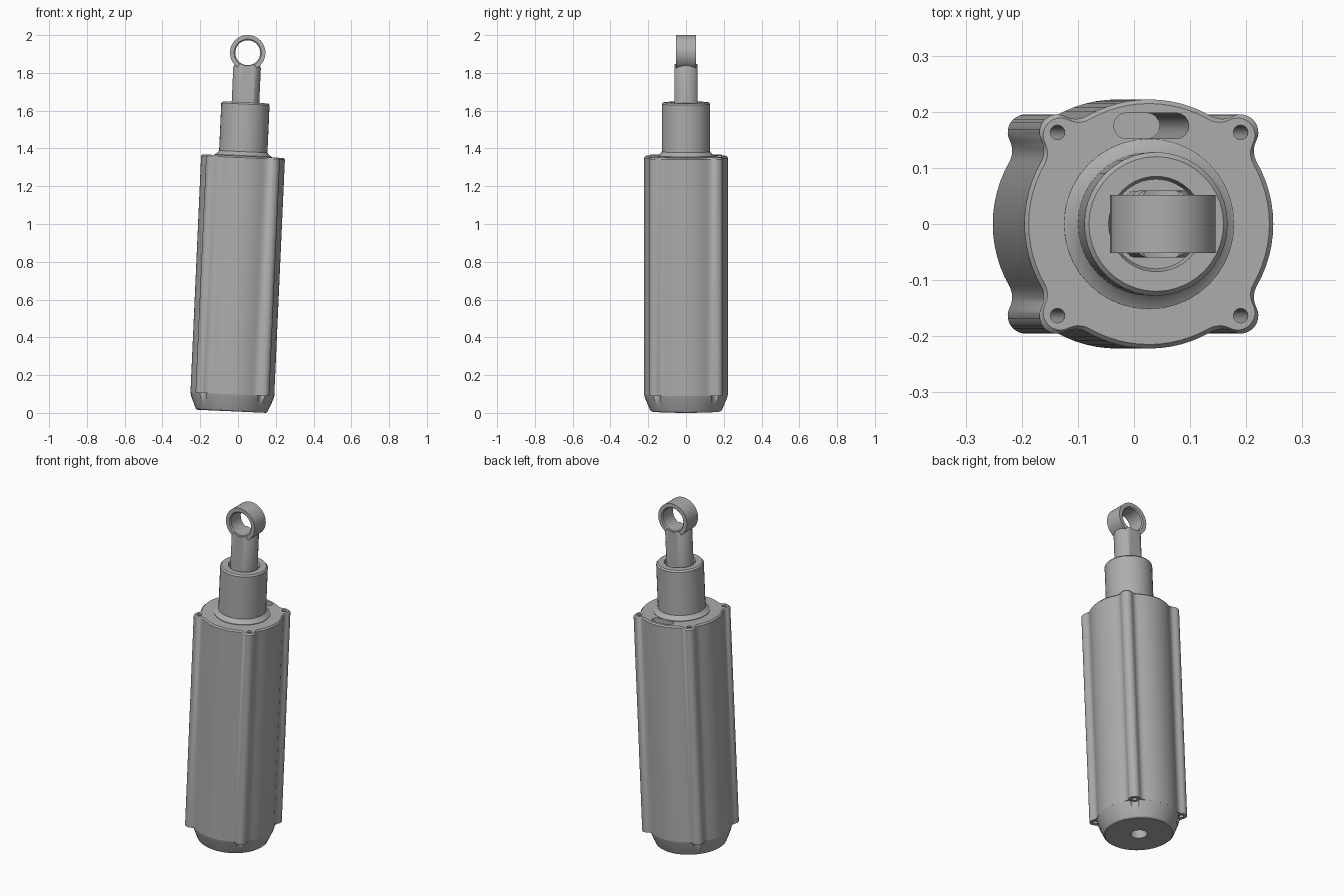
import bpy, bmesh
from math import sin, cos, acos, atan2, pi, tau, radians
from mathutils import Matrix, Vector

if "Cube" in bpy.data.objects:
    bpy.data.objects.remove(bpy.data.objects["Cube"], do_unlink=True)

GREY = (0.42, 0.42, 0.42, 1)
metal = bpy.data.materials.new("grey metal")
metal.use_nodes = True
metal.diffuse_color = GREY
metal.node_tree.nodes["Principled BSDF"].inputs["Base Color"].default_value = GREY

# The whole assembly leans slightly towards +x
LEAN = Matrix.Translation((-0.034, 0, 0.0085)) @ Matrix.Rotation(0.045, 4, "Y")
BODY_R, LOBE_R, LOBE_D, FILLET = 0.222, 0.032, 0.231, 0.04
BASE_Z, TOP_Z, RING_Z = 0.09, 1.352, 1.9


def loft(name, loops, closed=False):
    """Skin a list of equal-length point loops; cap the ends or join them."""
    bm = bmesh.new()
    rows = [[bm.verts.new(p) for p in loop] for loop in loops]
    pairs = list(zip(rows, rows[1:]))
    if closed:
        pairs.append((rows[-1], rows[0]))
    else:
        bm.faces.new(rows[0])
        bm.faces.new(rows[-1])
    for a, b in pairs:
        for i in range(len(a)):
            j = (i + 1) % len(a)
            bm.faces.new((a[i], a[j], b[j], b[i]))
    bmesh.ops.recalc_face_normals(bm, faces=bm.faces)
    mesh = bpy.data.meshes.new(name)
    bm.to_mesh(mesh)
    bm.free()
    mesh.materials.append(metal)
    obj = bpy.data.objects.new(name, mesh)
    bpy.context.collection.objects.link(obj)
    return obj


def circle(r, z, x=0, y=0, n=40):
    return [Vector((x + r * cos(tau * i / n), y + r * sin(tau * i / n), z)) for i in range(n)]


def lathe(name, profile, closed=False):
    return loft(name, [circle(r, z) for r, z in profile], closed)


def rod(x, y, r, z0, z1, n=16):
    return loft("cutter", [circle(r, z0, x, y, n), circle(r, z1, x, y, n)])


def cut(obj, cutters):
    """Subtract the cutters, bake the result and drop the cutters."""
    for c in cutters:
        c.hide_render = True
        m = obj.modifiers.new("cut", "BOOLEAN")
        m.operation, m.solver, m.object = "DIFFERENCE", "EXACT", c
    bpy.context.view_layer.update()
    deps = bpy.context.evaluated_depsgraph_get()
    baked = bpy.data.meshes.new_from_object(obj.evaluated_get(deps))
    obj.modifiers.clear()
    obj.data = baked
    for c in cutters:
        bpy.data.objects.remove(c, do_unlink=True)


def arc(cx, cy, r, a0, a1, n):
    return [(cx + r * cos(a0 + (a1 - a0) * i / n), cy + r * sin(a0 + (a1 - a0) * i / n))
            for i in range(n + 1)]


def lobed_section():
    """Round housing outline with four filleted screw lobes."""
    far = BODY_R + FILLET
    beta = acos((far**2 + LOBE_D**2 - (LOBE_R + FILLET)**2) / (2 * far * LOBE_D))
    fx, fy = far * cos(beta), far * sin(beta)
    to_lobe = atan2(-fy, LOBE_D - fx)
    # One lobe pointing along +x, upper half: lobe tip, fillet, then body arc
    half = arc(LOBE_D, 0, LOBE_R, 0, to_lobe + pi, 6)
    half += arc(fx, fy, FILLET, to_lobe, beta - pi, 5)[1:]
    half += arc(0, 0, BODY_R, beta, pi / 4, 6)[1:]
    lobe = [(x, -y) for x, y in reversed(half[1:-1])] + half
    points = []
    for k in range(4):
        turn = Matrix.Rotation(pi / 4 + k * pi / 2, 3, "Z")
        points += [turn @ Vector((x, y, 0)) for x, y in lobe]
    return points


def level(points, z, scale=1):
    return [Vector((p.x * scale, p.y * scale, z)) for p in points]


lobe_xy = LOBE_D * cos(pi / 4)
corners = [(sx * lobe_xy, sy * lobe_xy) for sx in (-1, 1) for sy in (-1, 1)]

# Housing with screw holes and a slot in its top
outline = lobed_section()
housing = loft("housing", [level(outline, BASE_Z), level(outline, TOP_Z - 0.008),
                           level(outline, TOP_Z, 0.967)])
slot = arc(0.048, 0.175, 0.023, -pi / 2, pi / 2, 8) + arc(-0.04, 0.175, 0.023, pi / 2, 3 * pi / 2, 8)
slot_points = [Vector((x, y, 0)) for x, y in slot]
cut(housing, [rod(x, y, 0.013, BASE_Z - 0.05, TOP_Z + 0.05) for x, y in corners]
    + [loft("cutter", [level(slot_points, 0.2), level(slot_points, TOP_Z + 0.05)])])

# Tapered base with a centre hole and screw reliefs
base = lathe("base", [(0.182, 0), (0.19, 0.006), (0.217, 0.07), (BODY_R, BASE_Z)])
cut(base, [rod(x, y, 0.027, -0.05, BASE_Z + 0.05) for x, y in corners]
    + [rod(0, 0, 0.045, -0.05, 0.07, 24)])

# Collar and sleeve above the housing
collar = lathe("collar", [(0.152, TOP_Z - 0.01), (0.152, TOP_Z + 0.003), (0.14, 1.362), (0.128, 1.376)])
sleeve = lathe("sleeve", [(0.128, 1.34), (0.128, 1.628), (0.12, 1.637), (0.085, 1.637),
                          (0.08, 1.62), (0.01, 1.62)])

# Piston rod with two flats, trimmed by the eye bore
piston_rod = lathe("piston_rod", [(0.073, 1.6), (0.073, 1.822), (0.066, 1.838), (0.05, 1.846)])
for v in piston_rod.data.vertices:
    v.co.y = max(-0.06, min(0.06, v.co.y))
upright = Matrix.Translation((0, 0, RING_Z)) @ Matrix.Rotation(radians(90), 4, "X")
bore = rod(0, 0, 0.068, -0.2, 0.2, 40)
bore.data.transform(upright)
cut(piston_rod, [bore])

# Mounting eye
eye = lathe("mounting_eye", [(0.094, -0.052), (0.094, 0.052), (0.072, 0.052), (0.066, 0.046),
                             (0.066, -0.046), (0.072, -0.052)], closed=True)
eye.data.transform(upright)

# Lean everything together and smooth the rounded surfaces
parts = [housing, base, collar, sleeve, piston_rod, eye]
bpy.ops.object.select_all(action="DESELECT")
for part in parts:
    part.data.transform(LEAN)
    part.select_set(True)
bpy.context.view_layer.objects.active = housing
bpy.ops.object.shade_smooth_by_angle(angle=radians(30))
